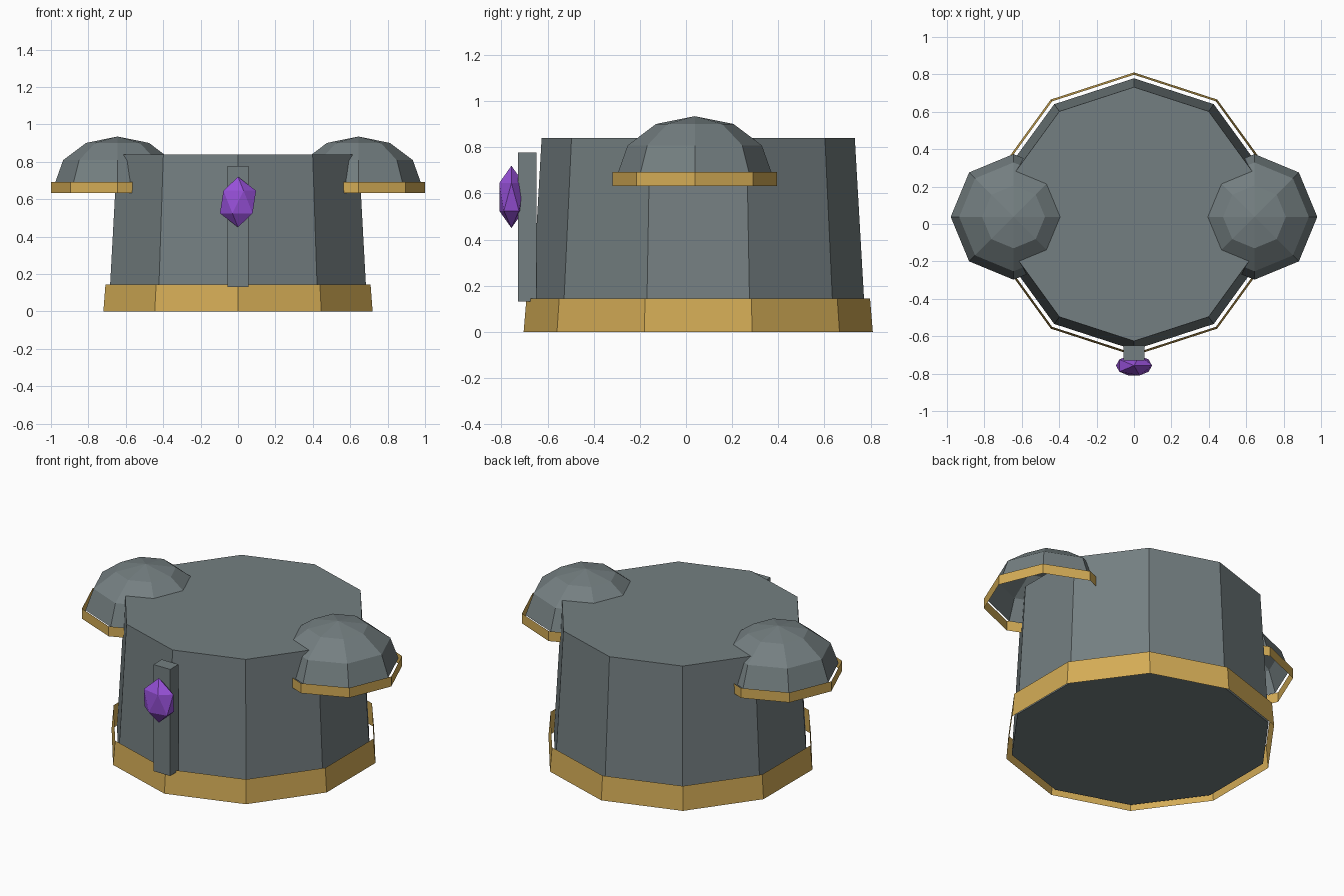
import bpy, bmesh, math

if "Cube" in bpy.data.objects:
    bpy.data.objects.remove(bpy.data.objects["Cube"])


def material(name, rgb):
    m = bpy.data.materials.new(name)
    m.diffuse_color = (*rgb, 1)
    m.use_nodes = True
    m.node_tree.nodes["Principled BSDF"].inputs["Base Color"].default_value = m.diffuse_color
    return m


grey = material("steel grey", (0.175, 0.212, 0.220))
gold = material("gold", (0.658, 0.413, 0.093))
purple = material("gem purple", (0.305, 0.080, 0.68))


def finish(name, bm, mat):
    me = bpy.data.meshes.new(name)
    bm.to_mesh(me)
    bm.free()
    me.materials.append(mat)
    ob = bpy.data.objects.new(name, me)
    bpy.context.collection.objects.link(ob)
    return ob


def lathe(name, mat, profile, sides, start, centre, cap=False):
    """Faceted surface from (radius, z) rings listed bottom to top."""
    bm = bmesh.new()
    rings = []
    for r, z in profile:
        if r == 0:
            rings.append([bm.verts.new((centre[0], centre[1], z))] * sides)
            continue
        ring = []
        for i in range(sides):
            a = start + 2 * math.pi * i / sides
            ring.append(bm.verts.new((centre[0] + r * math.cos(a),
                                      centre[1] + r * math.sin(a), z)))
        rings.append(ring)
    for lo, hi in zip(rings, rings[1:]):
        for i in range(sides):
            j = (i + 1) % sides
            if hi[i] is hi[j]:
                bm.faces.new((lo[i], lo[j], hi[i]))
            else:
                bm.faces.new((lo[i], lo[j], hi[j], hi[i]))
    if cap:
        bm.faces.new(rings[0][::-1])
        bm.faces.new(rings[-1])
    return finish(name, bm, mat)


# Ten-sided body and the open gold band around its foot
C = (0, 0.053)
lathe("torso", grey, [(0.726, 0.02), (0.679, 0.84)], 10, -math.pi / 2, C, True)
lathe("waist_band", gold, [(0.757, 0), (0.745, 0.145)], 10, -math.pi / 2, C)

# Hollow half-sphere shoulders with open gold rims
R, H, BASE = 0.336, 0.253, 0.682
dome = [(R * math.cos(math.radians(t)), BASE + H * math.sin(math.radians(t)))
        for t in (0, 30, 60)] + [(0, BASE + H)]
for side, s in (("left", -1), ("right", 1)):
    c = (s * 0.644, 0.038)
    lathe(side + "_shoulder_dome", grey, dome, 8, 0, c)
    lathe(side + "_shoulder_rim", gold, [(0.356, 0.633), (0.356, 0.693)], 8, 0, c)

# Front strip
bm = bmesh.new()
bmesh.ops.create_cube(bm, size=1)
bmesh.ops.scale(bm, vec=(0.112, 0.08, 0.645), verts=bm.verts)
bmesh.ops.translate(bm, vec=(0, -0.689, 0.454), verts=bm.verts)
finish("front_strip", bm, grey)

# Faceted gem
bm = bmesh.new()
bmesh.ops.create_icosphere(bm, subdivisions=1, radius=1)
bmesh.ops.scale(bm, vec=(0.108, 0.062, 0.135), verts=bm.verts)
bmesh.ops.translate(bm, vec=(0, -0.757, 0.585), verts=bm.verts)
finish("gem", bm, purple)
